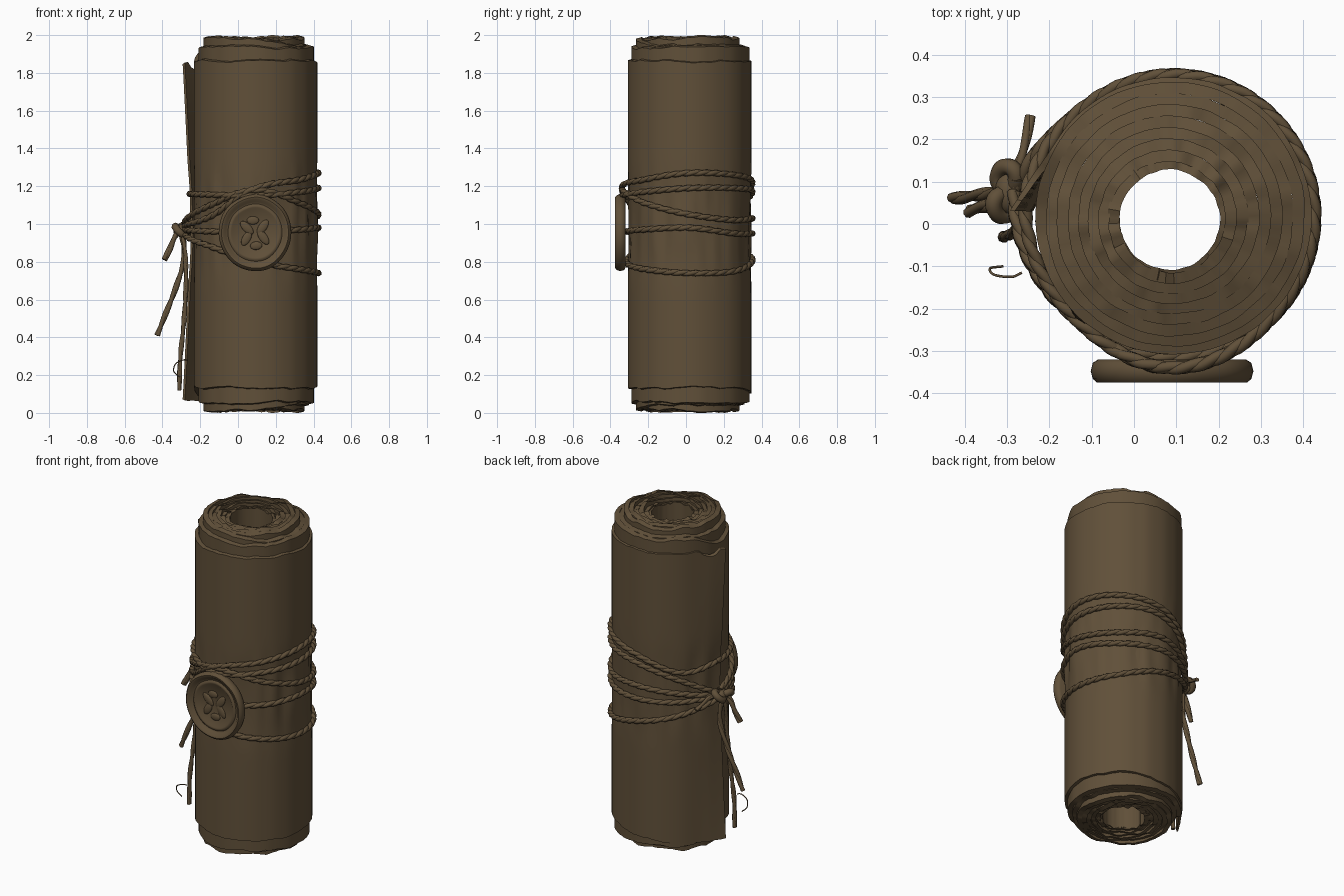
import bpy, bmesh, math
from mathutils import Vector, noise

if "Cube" in bpy.data.objects:
    bpy.data.objects.remove(bpy.data.objects["Cube"])

CX, CY = 0.0925, 0.018          # scroll axis
TAU = math.tau

brown = bpy.data.materials.new("aged_brown")
brown.diffuse_color = (0.118, 0.080, 0.041, 1)
brown.use_nodes = True
brown.node_tree.nodes["Principled BSDF"].inputs["Base Color"].default_value = brown.diffuse_color


def finish(ob, angle=40):
    ob.data.materials.clear()
    ob.data.materials.append(brown)
    bpy.ops.object.select_all(action='DESELECT')
    ob.select_set(True)
    bpy.context.view_layer.objects.active = ob
    if ob.type == 'CURVE':
        bpy.ops.object.convert(target='MESH')
        ob = bpy.context.object
    bpy.ops.object.shade_smooth_by_angle(angle=math.radians(angle))
    return ob


def mesh_object(name, bm, angle=40):
    bmesh.ops.recalc_face_normals(bm, faces=bm.faces[:])
    me = bpy.data.meshes.new(name)
    bm.to_mesh(me)
    bm.free()
    ob = bpy.data.objects.new(name, me)
    bpy.context.collection.objects.link(ob)
    return finish(ob, angle)


def lerp_table(table, x):
    for (x0, y0), (x1, y1) in zip(table, table[1:]):
        if x <= x1:
            return y0 + (y1 - y0) * (x - x0) / (x1 - x0)
    return table[-1][1]


def catmull(keys, n):
    k = [Vector(p) for p in keys]
    k = [2 * k[0] - k[1]] + k + [2 * k[-1] - k[-2]]
    out = []
    for a, b, c, d in zip(k, k[1:], k[2:], k[3:]):
        for i in range(n):
            t = i / n
            out.append(0.5 * (2 * b + (c - a) * t + (2 * a - 5 * b + 4 * c - d) * t * t
                              + (3 * b - a - 3 * c + d) * t ** 3))
    return out + [k[-2]]


def cord(name, pts, radius, ref=(0, 0, 1), strands=2, pitch=0.11):
    """Softly twisted cord: strands winding round a path."""
    cu = bpy.data.curves.new(name, 'CURVE')
    cu.dimensions = '3D'
    cu.bevel_depth = radius * (0.78 if strands > 1 else 1)
    cu.bevel_resolution = 2
    cu.use_fill_caps = True
    off = radius * 0.28 if strands > 1 else 0
    for s in range(strands):
        sp = cu.splines.new('POLY')
        sp.points.add(len(pts) - 1)
        dist = 0
        for i, p in enumerate(pts):
            t = (pts[min(i + 1, len(pts) - 1)] - pts[max(i - 1, 0)]).normalized()
            side = t.cross(Vector(ref)).normalized()
            up = side.cross(t)
            if i:
                dist += (p - pts[i - 1]).length
            a = TAU * (dist / pitch + s / strands)
            sp.points[i].co = (*(p + off * (side * math.cos(a) + up * math.sin(a))), 1)
    ob = bpy.data.objects.new(name, cu)
    bpy.context.collection.objects.link(ob)
    return finish(ob, 60)


# rolled sheet: one spiral strip with torn ends and a loose outer edge
TURNS, STEPS, NZ = 9, 90, 36
R, PITCH = 0.325, 0.0255
END = math.radians(178)
TOP = [(0, 1.86), (0.015, 1.86), (0.025, 1.82), (0.05, 1.825), (0.07, 1.865), (1, 1.87),
       (1.08, 1.94), (2.6, 1.95), (2.8, 1.99), (5, 1.985), (9, 1.96)]
BOT = [(0, 0.06), (0.15, 0.08), (0.35, 0.13), (1, 0.13), (1.08, 0.055), (2.6, 0.04), (2.8, 0.008), (9, 0.03)]


def sheet_column(u):
    th = END - u * TAU
    d = Vector((math.cos(th), math.sin(th), 0))
    nv = Vector((d.x * 1.8, d.y * 1.8, u * 1.1))
    rough = noise.noise(nv * 1.5) * 0.016 + noise.noise(nv * 4) * 0.007
    top = min(2.0, lerp_table(TOP, u) + rough)
    bot = max(0.0, lerp_table(BOT, u) - rough)
    r = R - PITCH * (min(u, 8) - 1) if u > 1 else R + 0.005 * (1 - u)
    r += 0.003 * noise.noise(nv * 3)
    thick = 0.012 + (PITCH * 1.12 - 0.012) * min(1, u * 6)
    peel = max(0, 1 - u / 0.085) ** 2
    shift = 0.008 * min(1, max(0, u - 1) / 6)      # the hole sits slightly off the axis
    c = Vector((CX - shift, CY - shift, 0))
    outer, inner = [], []
    for j in range(NZ + 1):
        f = j / NZ
        z = bot + (top - bot) * f
        rr = r + peel * (0.016 + 0.045 * abs(f - 0.5) ** 1.2 * 2)
        if u < 1.1:   # creases pinched by the cords
            pinch = math.exp(-((z - 1.0) / 0.25) ** 4)
            rr += pinch * (0.016 * noise.noise(Vector((d.x * 5, d.y * 5, z * 2.5))) - 0.005)
        zo = z - 0.008 if j == NZ else (z + 0.006 if j == 0 else z)
        outer.append(c + d * rr + Vector((0, 0, zo)))
        inner.append(c + d * (rr - thick) + Vector((0, 0, z)))
    return outer + inner[::-1]


bm = bmesh.new()
prev = None
for i in range(TURNS * STEPS + 1):
    ring = [bm.verts.new(p) for p in sheet_column(i / STEPS)]
    if prev:
        for a in range(len(ring)):
            b = (a + 1) % len(ring)
            bm.faces.new((prev[a], prev[b], ring[b], ring[a]))
    if i in (0, TURNS * STEPS):     # close the two strip edges
        n = NZ + 1
        for a in range(NZ):
            bm.faces.new((ring[a], ring[a + 1], ring[2 * n - 2 - a], ring[2 * n - 1 - a]))
    prev = ring
mesh_object("rolled_sheet", bm)

# five cord wraps: heights at the knot, then every 45 degrees round the roll
WRAPS = [
    (0.98, 1.04, 1.19, 1.235, 1.27, 1.26, 1.22, 1.13, 1.16),
    (1.16, 1.155, 1.15, 1.17, 1.19, 1.19, 1.17, 1.08, 0.98),
    (1.00, 1.10, 1.18, 1.11, 1.05, 1.02, 1.03, 1.00, 0.97),
    (0.97, 0.96, 0.96, 0.97, 0.98, 0.95, 0.95, 0.95, 0.97),
    (0.95, 0.88, 0.80, 0.76, 0.74, 0.75, 0.81, 0.87, 0.95),
]
for w, hs in enumerate(WRAPS):
    polar = []
    for k, z in enumerate(hs):
        r = 0.334
        if k in (0, 8):
            r = 0.352 if z > 1.1 else 0.38
        if k == 2 and z > 1.14:
            r = 0.358          # rides over the top of the seal
        polar.append((math.radians({0: 171, 8: 531}.get(k, 180 + 45 * k)), r, z))
    pts = [Vector((CX + r * math.cos(a), CY + r * math.sin(a), z)) for a, r, z in catmull(polar, 24)]
    cord(f"cord_wrap_{w + 1}", pts, 0.016)

# knot: two interlocked loops and a core
for n, (c, tilt) in enumerate([((-0.30, 0.11, 0.975), 0.5), ((-0.31, 0.045, 0.965), -0.6)]):
    loop = []
    for i in range(33):
        a = TAU * i / 32
        loop.append(Vector(c) + Vector((0.022 * math.cos(a), 0.026 * math.sin(a),
                                        0.022 * math.sin(a + tilt * 2))))
    cord(f"knot_loop_{n + 1}", loop, 0.02, strands=1)
bm = bmesh.new()
bmesh.ops.create_icosphere(bm, subdivisions=3, radius=0.034)
for v in bm.verts:
    v.co = Vector((v.co.x * 0.9, v.co.y * 1.5, v.co.z)) + Vector((-0.298, 0.075, 0.965))
mesh_object("knot_core", bm)

# loose cord tails
TAILS = {
    "short_tail": ([(-0.30, 0.06, 0.98), (-0.335, 0.045, 0.93), (-0.36, 0.04, 0.87), (-0.39, 0.03, 0.81)], 0.016),
    "long_tail": ([(-0.30, 0.07, 0.96), (-0.285, 0.08, 0.82), (-0.33, 0.075, 0.66), (-0.385, 0.065, 0.52),
                   (-0.428, 0.06, 0.41)], 0.015),
    "hanging_tail": ([(-0.29, 0.03, 0.95), (-0.275, 0.0, 0.75), (-0.285, -0.02, 0.5), (-0.305, -0.03, 0.3),
                      (-0.31, -0.03, 0.12)], 0.013),
    "back_tail": ([(-0.295, 0.11, 0.97), (-0.27, 0.15, 0.975), (-0.255, 0.2, 0.95), (-0.245, 0.255, 0.93)], 0.012),
}
for name, (keys, rad) in TAILS.items():
    cord(name, catmull(keys, 14), rad, ref=(0, 1, 0) if name != "back_tail" else (0, 0, 1), pitch=0.3)

# thin frayed curl near the loose lower corner
cord("frayed_curl", catmull([(-0.265, -0.115, 0.28), (-0.29, -0.125, 0.28), (-0.33, -0.12, 0.26),
                             (-0.34, -0.105, 0.22), (-0.31, -0.10, 0.19)], 8), 0.003, strands=1)

# wax seal: lathed disc with a raised rim, slightly uneven
PROFILE = [(0.0, 0.034), (0.118, 0.034), (0.126, 0.041), (0.136, 0.041), (0.144, 0.034), (0.154, 0.037),
           (0.166, 0.052), (0.178, 0.055), (0.188, 0.046), (0.193, 0.028), (0.188, 0.008), (0.175, 0.0), (0.0, 0.0)]
SX, SY, SZ, SEG = 0.09, -0.32, 0.955, 64
bm = bmesh.new()
rings = []
for r, h in PROFILE:
    ring = []
    for i in range(SEG):
        a = TAU * i / SEG
        k = r * (1 + 0.025 * noise.noise(Vector((math.cos(a) * 1.5, math.sin(a) * 1.5, 3))))
        ring.append(bm.verts.new((SX + k * math.cos(a), SY - h, SZ + 1.05 * k * math.sin(a))))
    rings.append(ring)
for a, b in zip(rings, rings[1:]):
    for i in range(SEG):
        j = (i + 1) % SEG
        bm.faces.new((a[i], a[j], b[j], b[i]))
bmesh.ops.remove_doubles(bm, verts=bm.verts[:], dist=1e-5)
mesh_object("wax_seal", bm, 50)

# worn abstract lumps pressed into the seal
bm = bmesh.new()
for ang, dist, length, turn in [(35, 0.05, 0.045, 20), (100, 0.065, 0.032, 80), (150, 0.05, 0.045, -15),
                                (215, 0.055, 0.042, 25), (275, 0.07, 0.032, 90), (330, 0.05, 0.045, -25)]:
    a, b = math.radians(ang), math.radians(ang + turn)
    for v in bmesh.ops.create_icosphere(bm, subdivisions=3, radius=1)["verts"]:
        p, q, h = v.co.x * length, v.co.y * 0.022, v.co.z * 0.009
        v.co = (SX + dist * math.cos(a) + p * math.cos(b) - q * math.sin(b), SY - 0.034 - h,
                SZ + dist * math.sin(a) + p * math.sin(b) + q * math.cos(b))
mesh_object("seal_relief", bm)
